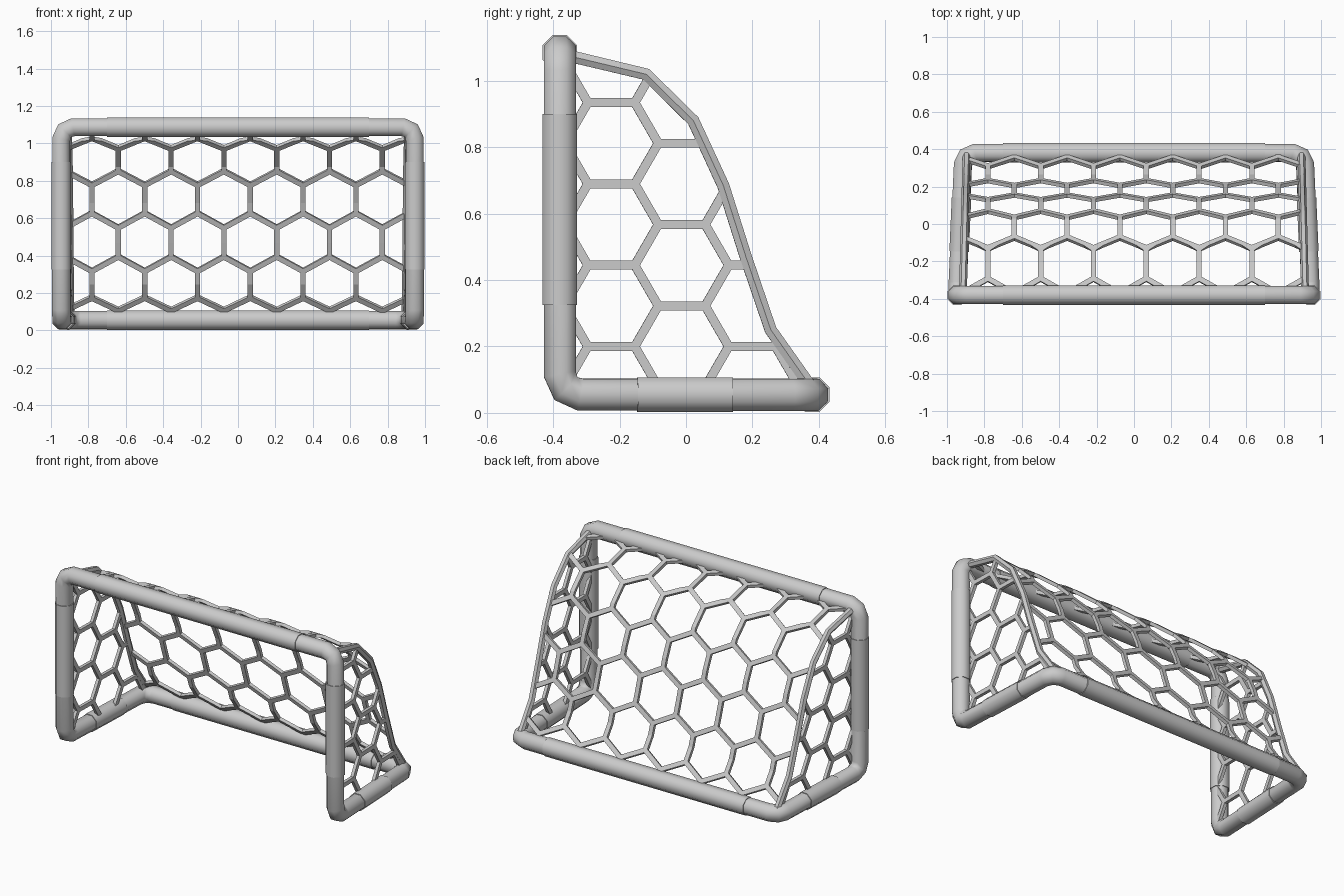
import bpy, bmesh, math
from mathutils import Vector

if "Cube" in bpy.data.objects:
    bpy.data.objects.remove(bpy.data.objects["Cube"])

# side profile (y, z) of the net, from crossbar down to the back rail
PROFILE = [(-0.38, 1.082), (-0.12, 1.02), (0.022, 0.88), (0.112, 0.685),
           (0.18, 0.47), (0.255, 0.25), (0.375, 0.08)]


def side_x(y):
    # inner side plane, narrowing slightly to the back
    return 0.905 - 0.026 * y


def finish(name, bm, mirror=True, thickness=0, smooth=None):
    bmesh.ops.recalc_face_normals(bm, faces=bm.faces[:])
    me = bpy.data.meshes.new(name)
    bm.to_mesh(me)
    bm.free()
    ob = bpy.data.objects.new(name, me)
    bpy.context.collection.objects.link(ob)
    if thickness:
        m = ob.modifiers.new("Solidify", 'SOLIDIFY')
        m.thickness, m.offset = thickness, 0
    if mirror:
        m = ob.modifiers.new("Mirror", 'MIRROR')
        m.merge_threshold = 0.0005
    if smooth:
        for o in bpy.context.selected_objects:
            o.select_set(False)
        bpy.context.view_layer.objects.active = ob
        ob.select_set(True)
        bpy.ops.object.shade_smooth_by_angle(angle=math.radians(smooth))
    return ob


def tube(name, pts, r, sides=8, caps=(True, True), mirror=True, smooth=50):
    pts = [Vector(p) for p in pts]
    dirs = [(b - a).normalized() for a, b in zip(pts, pts[1:])]
    tans = [dirs[0]] + [(a + b).normalized() for a, b in zip(dirs, dirs[1:])] + [dirs[-1]]
    ref = Vector((0, 0, 1)) if abs(tans[0].z) < 0.9 else Vector((0, 1, 0))
    n = (ref - tans[0] * ref.dot(tans[0])).normalized()
    bm = bmesh.new()
    rings = []
    for i, (p, t) in enumerate(zip(pts, tans)):
        if i:
            n = tans[i - 1].rotation_difference(t) @ n
        b = t.cross(n)
        ang = [2 * math.pi * (k + 0.5) / sides for k in range(sides)]
        rings.append([bm.verts.new(p + r * (math.cos(a) * n + math.sin(a) * b)) for a in ang])
    for A, B in zip(rings, rings[1:]):
        for k in range(sides):
            j = (k + 1) % sides
            bm.faces.new((A[k], A[j], B[j], B[k]))
    for use, ring in zip(caps, (rings[0], rings[-1])):
        if use:
            bm.faces.new(ring)
    return finish(name, bm, mirror, smooth=smooth)


def rounded(corners, r):
    # replace each inner corner by a three-point bend
    c = [Vector(p) for p in corners]
    out = [c[0]]
    for a, p, b in zip(c, c[1:], c[2:]):
        u, v = (a - p).normalized(), (b - p).normalized()
        out += [p + u * r, p + (u + v) * r * 0.293, p + v * r]
    return out + [c[-1]]


def hex_lattice(a0, b0, s, strip, ra, rb):
    # flat honeycomb; (a0, b0) is the middle of one edge that runs along b
    bm = bmesh.new()
    w = math.sqrt(3) * s
    for j in range(-8, 9):
        for i in range(-12, 13):
            ca, cb = a0 + w * (i + 0.5 + 0.5 * (j % 2)), b0 + 1.5 * s * j
            if ra[0] - s < ca < ra[1] + s and rb[0] - s < cb < rb[1] + s:
                bm.faces.new([bm.verts.new((ca + s * math.sin(k * math.pi / 3),
                                            cb + s * math.cos(k * math.pi / 3), 0)) for k in range(6)])
    bmesh.ops.remove_doubles(bm, verts=bm.verts[:], dist=0.002)
    cells = bm.faces[:]
    bmesh.ops.inset_individual(bm, faces=cells, thickness=strip / 2, use_even_offset=True)
    bmesh.ops.delete(bm, geom=cells, context='FACES')
    for co, no in (((ra[0], 0, 0), (-1, 0, 0)), ((ra[1], 0, 0), (1, 0, 0)),
                   ((0, rb[0], 0), (0, -1, 0)), ((0, rb[1], 0), (0, 1, 0))):
        cut(bm, co, no, True)
    return bm


def cut(bm, co, no, clear=False):
    bmesh.ops.bisect_plane(bm, geom=bm.verts[:] + bm.edges[:] + bm.faces[:], dist=1e-5,
                           plane_co=co, plane_no=no, clear_outer=clear)


# main frame: crossbar, post, ground rail, back rail
XF, XB, YF, YB, ZB, ZT = 0.945, 0.912, -0.38, 0.38, 0.055, 1.086
R, RS = 0.0525, 0.0565
path = rounded([(0, YF, ZT), (XF, YF, ZT), (XF, YF, ZB), (XB, YB, ZB), (0, YB, ZB)], 0.062)
tube("frame", path, R, caps=(False, False))

# slightly thicker sleeves over the straight runs
xm = (XF + XB) / 2
tube("post_sleeve", [(XF, YF, 0.325), (XF, YF, 0.9)], RS)
tube("ground_sleeve", [(xm + 0.0063, -0.147, ZB), (xm - 0.0061, 0.14, ZB)], RS)
tube("crossbar_sleeve", [(-0.7, YF, ZT), (0.7, YF, ZT)], RS, mirror=False)
tube("back_sleeve", [(-0.7, YB, ZB), (0.7, YB, ZB)], RS, mirror=False)

# curved side ribs
tube("net_rib", [(side_x(y), y, z) for y, z in PROFILE], 0.021, sides=6, smooth=30)

# back net: honeycomb folded along the profile
arc = [0]
for p, q in zip(PROFILE, PROFILE[1:]):
    arc.append(arc[-1] + math.dist(p, q))
bm = hex_lattice(-0.64, 0.905, 0.163, 0.028, (-0.9, 0.9), (0, arc[-1]))
for v in arc[1:-1]:
    cut(bm, (0, v, 0), (0, 1, 0))
for vert in bm.verts:
    v = vert.co.y
    k = max(i for i in range(len(arc) - 1) if i == 0 or arc[i] <= v)
    f = (v - arc[k]) / (arc[k + 1] - arc[k])
    p, q = PROFILE[k], PROFILE[k + 1]
    vert.co = (vert.co.x, p[0] + f * (q[0] - p[0]), p[1] + f * (q[1] - p[1]))
finish("back_net", bm, mirror=False, thickness=0.02)


# side nets: flat honeycomb trimmed to the profile
def y_at(z):
    for (y0, z0), (y1, z1) in zip(PROFILE, PROFILE[1:]):
        if z0 >= z >= z1:
            return y0 + (y1 - y0) * (z0 - z) / (z0 - z1)
    return -9


bm = hex_lattice(0.2, -0.225, 0.1414, 0.027, (0.081, 1.08), (-0.38, 0.375))
for (y0, z0), (y1, z1) in zip(PROFILE, PROFILE[1:]):
    cut(bm, (z0, y0, 0), (y1 - y0, z0 - z1, 0))
outside = []
for f in bm.faces:
    c = f.calc_center_median()
    if c.y > y_at(c.x):
        outside.append(f)
bmesh.ops.delete(bm, geom=outside, context='FACES')
for vert in bm.verts:
    z, y = vert.co.x, vert.co.y
    vert.co = (side_x(y), y, z)
finish("side_net", bm, thickness=0.02)
